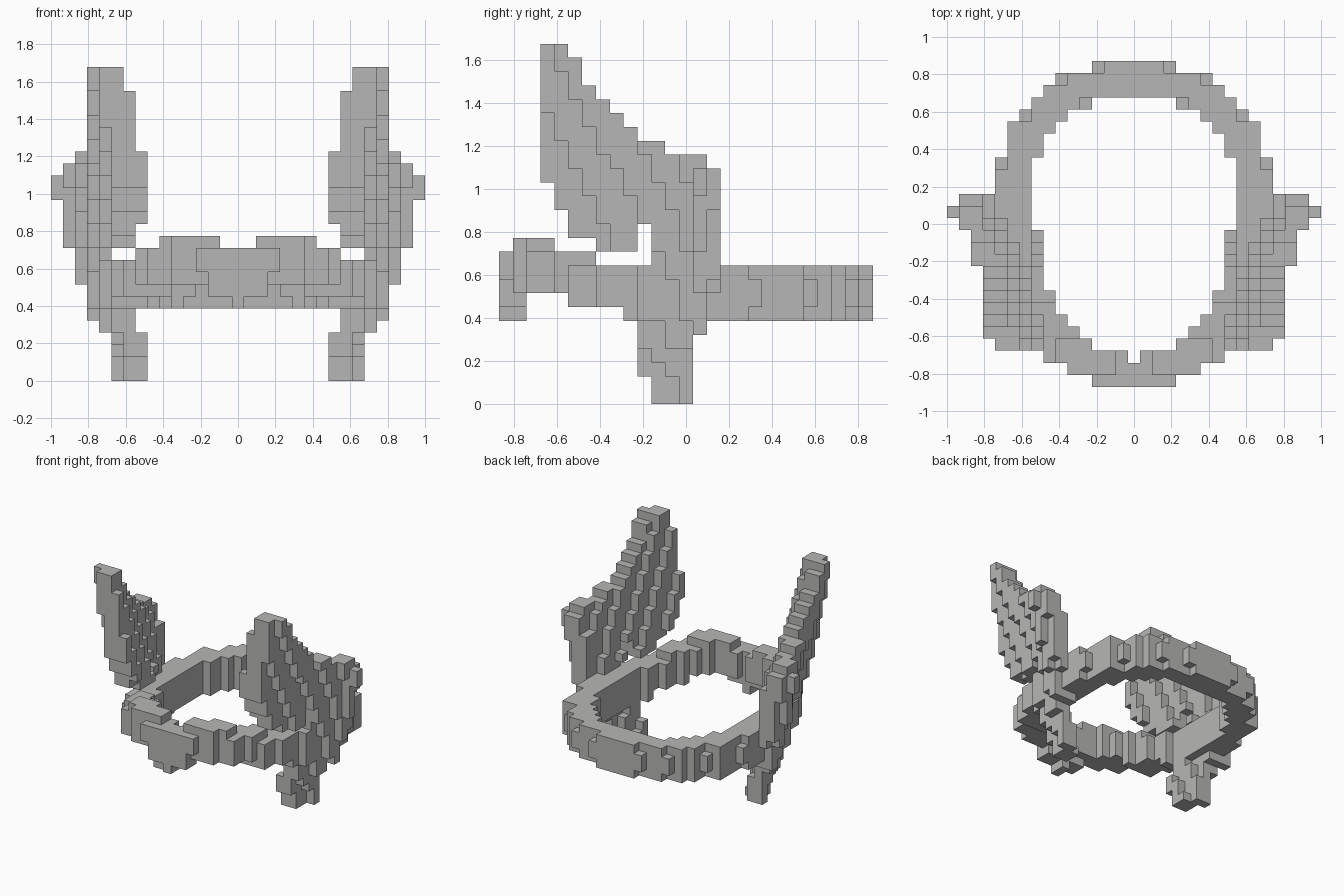
import bpy, bmesh, math
from mathutils import Vector

cube = bpy.data.objects.get("Cube")
if cube:
    bpy.data.objects.remove(cube, do_unlink=True)

S = 2 / 31  # block size

grey = bpy.data.materials.new("stone_grey")
grey.use_nodes = True
COL = (0.47, 0.47, 0.465, 1)
grey.diffuse_color = COL
grey.node_tree.nodes["Principled BSDF"].inputs["Base Color"].default_value = COL

# Each cube side: its outward direction and its corners
SIDES = {
    (1, 0, 0): [(1, 0, 0), (1, 1, 0), (1, 1, 1), (1, 0, 1)],
    (-1, 0, 0): [(0, 0, 0), (0, 0, 1), (0, 1, 1), (0, 1, 0)],
    (0, 1, 0): [(0, 1, 0), (0, 1, 1), (1, 1, 1), (1, 1, 0)],
    (0, -1, 0): [(0, 0, 0), (1, 0, 0), (1, 0, 1), (0, 0, 1)],
    (0, 0, 1): [(0, 0, 1), (1, 0, 1), (1, 1, 1), (0, 1, 1)],
    (0, 0, -1): [(0, 0, 0), (0, 1, 0), (1, 1, 0), (1, 0, 0)],
}


def build_blocks(name, cells, everything):
    """Skin a set of grid cells, leaving out faces buried between cells."""
    bm = bmesh.new()
    verts = {}
    for x, y, z in sorted(cells):
        for (dx, dy, dz), corners in SIDES.items():
            if (x + dx, y + dy, z + dz) in everything:
                continue
            face = []
            for a, b, c in corners:
                key = (x + a, y + b, z + c)
                if key not in verts:
                    verts[key] = bm.verts.new(
                        Vector((key[0] - 0.5, key[1] - 0.5, key[2])) * S)
                face.append(verts[key])
            bm.faces.new(face)
    mesh = bpy.data.meshes.new(name)
    bm.to_mesh(mesh)
    bm.free()
    mesh.materials.append(grey)
    obj = bpy.data.objects.new(name, mesh)
    bpy.context.collection.objects.link(obj)


# Oval band: inner and outer half-width for rows from back (13) to front (-13)
INNER = [0, 0, 0, 4, 6, 7, 8, 8] + [9] * 8 + [9, 8, 8, 7, 7, 6, 5, 4, 1, 0, 0]
OUTER = [3, 6, 7, 8, 9, 10, 10, 10] + [11] * 8 + [11, 10, 10, 10, 9, 9, 8, 7, 7, 5, 3]
SHORT = {(3, 13), (6, 12), (9, 9), (11, 5), (4, 10)}  # lower corner blocks


def band_heights(i, j):
    if j >= -4:
        return range(7, 9) if (i, j) in SHORT else range(6, 10)
    if j >= -6:
        return range(7, 10)
    if j >= -8:
        return range(7, 11 if i <= 8 else 10)
    if j == -9:
        return range(8, 11)
    return range(8, 12 if 2 <= i <= 6 else 11)


band = set()
for row, (lo, hi) in enumerate(zip(INNER, OUTER)):
    j = 13 - row
    if j == -13:  # the plate fills the front row
        continue
    for i in range(lo, hi + 1):
        for z in band_heights(i, j):
            band |= {(i, j, z), (-i, j, z)}

# Pointed plate on the front of the band, two blocks thick
plate = set()
for z, half in {6: 0, 7: 2, 8: 2, 9: 3, 10: 3}.items():
    plate |= {(i, j, z) for i in range(-half, half + 1) for j in (-13, -12)}


def wing_rows(z):
    """Front-to-back rows filled by the wing at a height."""
    if z <= 1:
        return range(-2, 1)
    if z <= 5:
        return range(-3, 2 if z == 5 else 1)
    if z <= 10:
        return range(-2, 3 if z > 7 else 2)
    front = {11: -6, 12: -8, 13: -8, 14: -9, 15: -9}.get(z, -10)
    back = {25: -9, 24: -8, 23: -8, 22: -7, 21: -6, 20: -5,
            19: -4, 18: -2, 17: 1}.get(z, 2)
    rows = range(front, back + 1)
    return [j for j in rows if not (z <= 12 and j == -3)]  # gap between lobes


def wing_limits(z, j):
    """Innermost and outermost column allowed at a height and row."""
    inner = 11 if z == 10 else 8 if z <= 3 or z >= 13 else 9
    if z <= 4:
        return inner, 10 if z <= 3 else 11
    if z <= 7 or j <= -4:
        return inner, 12
    if z <= 10:
        return inner, 13
    return inner, 15 if z in (15, 16) else 14


BULGE = {0: 0.3, 1: 1.15}  # the outer face swells near the back edge


def wing_cells():
    """Slab leaning outward with height, thick in front and thin behind."""
    cells = set()
    for z in range(26):
        for j in wing_rows(z):
            inner = 7.4 + 0.45 * (min(j, 1) + 9) + 0.22 * (z - 14)
            outer = 10.2 + 0.35 * (j + 9) + 0.19 * (z - 14) + BULGE.get(j, 0)
            outer -= 0.22 * max(0, 4 - z)
            lo, hi = wing_limits(z, j)
            lo, hi = max(lo, math.ceil(inner)), min(hi, math.floor(outer))
            cells |= {(i, j, z) for i in range(min(lo, hi), hi + 1)}
    return cells


left = wing_cells()
right = {(-i, j, z) for i, j, z in left}
band -= plate | left | right
everything = band | plate | left | right

for name, cells in (("band", band), ("front_plate", plate),
                    ("left_wing", left), ("right_wing", right)):
    build_blocks(name, cells, everything)
